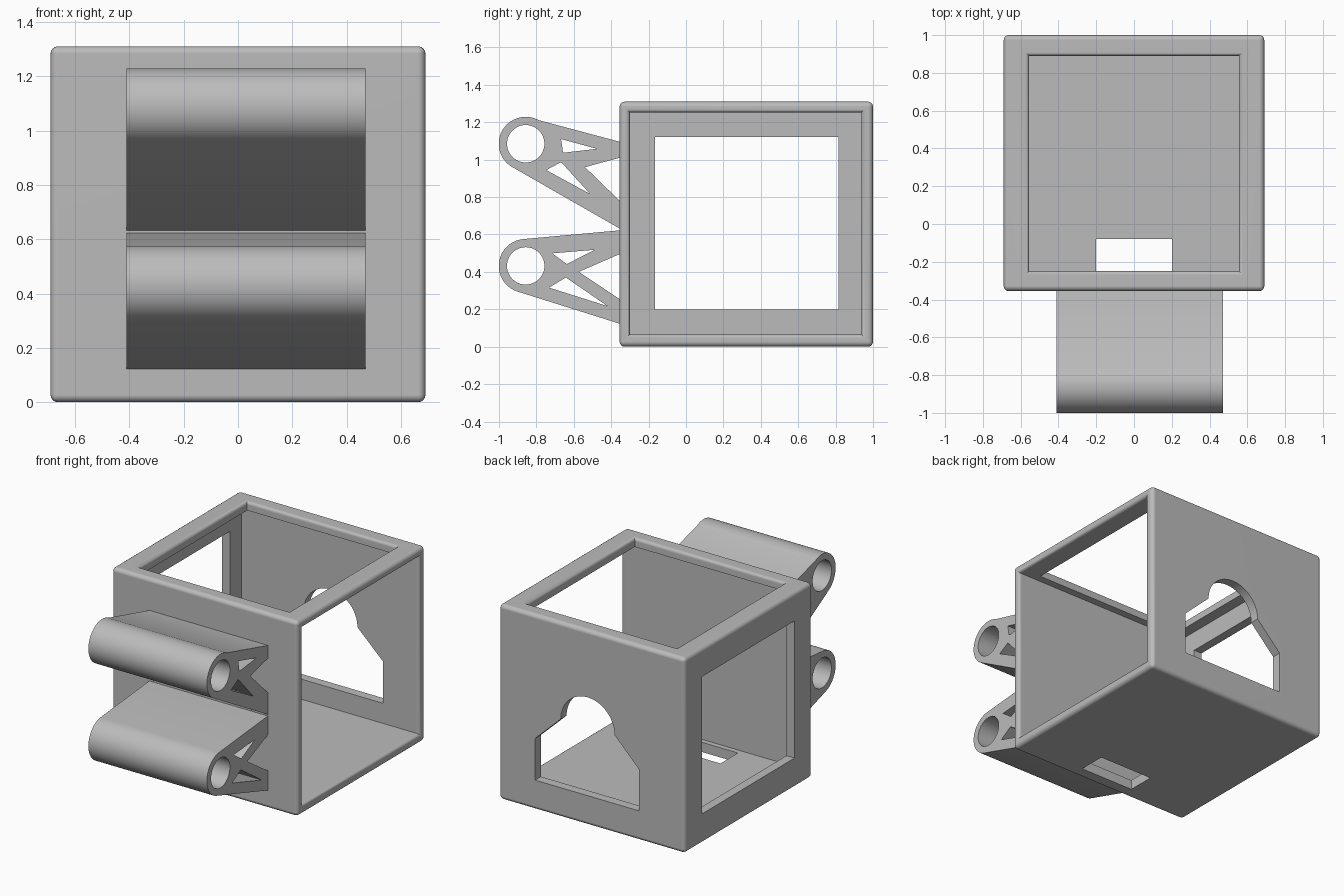
import bpy, bmesh
from math import sin, cos, pi, radians
from mathutils import Matrix, Vector

if "Cube" in bpy.data.objects:
    bpy.data.objects.remove(bpy.data.objects["Cube"])

grey = bpy.data.materials.new("plain_grey")
grey.use_nodes = True
colour = (0.5, 0.5, 0.5, 1)
grey.diffuse_color = colour
grey.node_tree.nodes["Principled BSDF"].inputs["Base Color"].default_value = colour

# Profile plane (u, v) and extrusion direction w for each axis
FRAMES = {
    "X": Matrix(((0, 0, 1, 0), (1, 0, 0, 0), (0, 1, 0, 0), (0, 0, 0, 1))),
    "Y": Matrix(((1, 0, 0, 0), (0, 0, -1, 0), (0, 1, 0, 0), (0, 0, 0, 1))),
    "Z": Matrix.Identity(4),
}


def add(name, mesh):
    ob = bpy.data.objects.new(name, mesh)
    bpy.context.collection.objects.link(ob)
    return ob


def bake(ob):
    bpy.context.view_layer.update()
    graph = bpy.context.evaluated_depsgraph_get()
    return bpy.data.meshes.new_from_object(ob.evaluated_get(graph))


def extrude(name, loops, axis, lo, hi):
    """Extrude an outline (first loop) with holes (other loops)."""
    curve = bpy.data.curves.new(name, "CURVE")
    curve.dimensions, curve.fill_mode = "2D", "BOTH"
    curve.extrude = (hi - lo) / 2
    for loop in loops:
        spline = curve.splines.new("POLY")
        spline.points.add(len(loop) - 1)
        for p, (u, v) in zip(spline.points, loop):
            p.co = (u, v, 0, 1)
        spline.use_cyclic_u = True
    temp = add("temp", curve)
    mesh = bake(temp)
    bpy.data.objects.remove(temp)
    mid = (lo + hi) / 2
    w = -mid if axis == "Y" else mid
    bm = bmesh.new()
    bm.from_mesh(mesh)
    bmesh.ops.remove_doubles(bm, verts=bm.verts, dist=1e-5)
    bmesh.ops.transform(bm, matrix=FRAMES[axis] @ Matrix.Translation((0, 0, w)), verts=bm.verts)
    bmesh.ops.recalc_face_normals(bm, faces=bm.faces)
    bm.to_mesh(mesh)
    bm.free()
    return add(name, mesh)


def rect(u0, u1, v0, v1):
    return [(u0, v0), (u1, v0), (u1, v1), (u0, v1)]


def arc(cu, cv, r, a0, a1, n):
    angles = [radians(a0 + (a1 - a0) * i / n) for i in range(n + 1)]
    return [(cu + r * cos(a), cv + r * sin(a)) for a in angles]


def flared(name, bounds, axis, surface, depth, r=0.02, steps=4):
    """Rectangular cutter whose mouth rounds outward at the surface."""
    u0, u1, v0, v1 = bounds
    levels = [(surface - depth, 0)]
    for i in range(steps + 1):
        t = i / steps * pi / 2
        levels.append((surface - r + r * sin(t), r * (1 - cos(t))))
    levels.append((surface + 0.05, r))
    bm = bmesh.new()
    rings = [[bm.verts.new(FRAMES[axis] @ Vector((u, v, w)))
              for u, v in rect(u0 - o, u1 + o, v0 - o, v1 + o)] for w, o in levels]
    for a, b in zip(rings, rings[1:]):
        for i in range(4):
            j = (i + 1) % 4
            bm.faces.new((a[i], a[j], b[j], b[i]))
    bm.faces.new(rings[0])
    bm.faces.new(rings[-1])
    bmesh.ops.recalc_face_normals(bm, faces=bm.faces)
    mesh = bpy.data.meshes.new(name)
    bm.to_mesh(mesh)
    bm.free()
    return add(name, mesh)


def finish(ob):
    ob.data.materials.clear()
    ob.data.materials.append(grey)
    bpy.ops.object.select_all(action="DESELECT")
    ob.select_set(True)
    bpy.context.view_layer.objects.active = ob
    bpy.ops.object.shade_smooth_by_angle(angle=radians(30))


# Box shell with rounded outer edges
shell = extrude("box_shell", [rect(-0.69, 0.69, -0.355, 1.0)], "Z", 0, 1.31)
bm = bmesh.new()
bm.from_mesh(shell.data)
bmesh.ops.dissolve_limit(bm, angle_limit=0.01, verts=bm.verts, edges=bm.edges)
bmesh.ops.bevel(bm, geom=bm.edges[:], offset=0.027, segments=4, profile=0.5, affect="EDGES")
bm.to_mesh(shell.data)
bm.free()

# Arched opening with sloping shoulders for the back wall
arch = [(-0.35, 0.2), (0.42, 0.2), (0.42, 0.48)]
arch += arc(0.03, 0.66, 0.2, 0, 180, 24) + [(-0.35, 0.48)]

cutters = [
    extrude("cavity", [rect(-0.30, 0.938, 0.065, 1.252)], "X", -0.63, 0.66),
    flared("top_opening", (-0.555, 0.555, -0.25, 0.89), "Z", 1.31, 0.3),
    flared("side_opening", (-0.30, 0.938, 0.065, 1.252), "X", 0.69, 0.3),
    extrude("side_window", [rect(-0.165, 0.815, 0.2, 1.12)], "X", -0.8, -0.5),
    extrude("back_arch", [arch], "Y", 0.8, 1.1),
    extrude("floor_slot", [rect(-0.2, 0.2, -0.265, -0.08)], "Z", -0.1, 0.2),
]
for cutter in cutters:
    cutter.hide_render = True
    mod = shell.modifiers.new(cutter.name, "BOOLEAN")
    mod.operation, mod.solver, mod.object = "DIFFERENCE", "EXACT", cutter
    result = bake(shell)
    shell.modifiers.clear()
    shell.data = result
for cutter in cutters:
    bpy.data.objects.remove(cutter)
finish(shell)
shell.modifiers.new("even_shading", "WEIGHTED_NORMAL").keep_sharp = True


# Hinge arms: tube end, two webs to the wall, and triangular cut-outs
def hinge_arm(name, cz, start, end, wall, notch, holes):
    top, web_top, web_low, low = wall
    y, inside = -0.355, -0.335
    outline = arc(-0.857, cz, 0.144, start, end, 40)
    outline += [(y, low), (inside, low), (inside, web_low), (y, web_low), notch,
                (y, web_top), (inside, web_top), (inside, top), (y, top)]
    bore = arc(-0.857, cz, 0.1, 0, 352.5, 47)
    finish(extrude(name, [outline, bore] + holes, "X", -0.41, 0.47))


hinge_arm("upper_hinge_arm", 1.085, 61, 240, (1.096, 1.01, 0.78, 0.632), (-0.54, 0.96),
          [[(-0.668, 1.11), (-0.476, 1.058), (-0.657, 1.037)],
           [(-0.747, 0.944), (-0.668, 0.987), (-0.513, 0.817)]])
hinge_arm("lower_hinge_arm", 0.432, 95, 253, (0.622, 0.495, 0.255, 0.123), (-0.573, 0.4),
          [[(-0.715, 0.499), (-0.488, 0.518), (-0.637, 0.442)],
           [(-0.732, 0.316), (-0.642, 0.37), (-0.42, 0.217)]])
